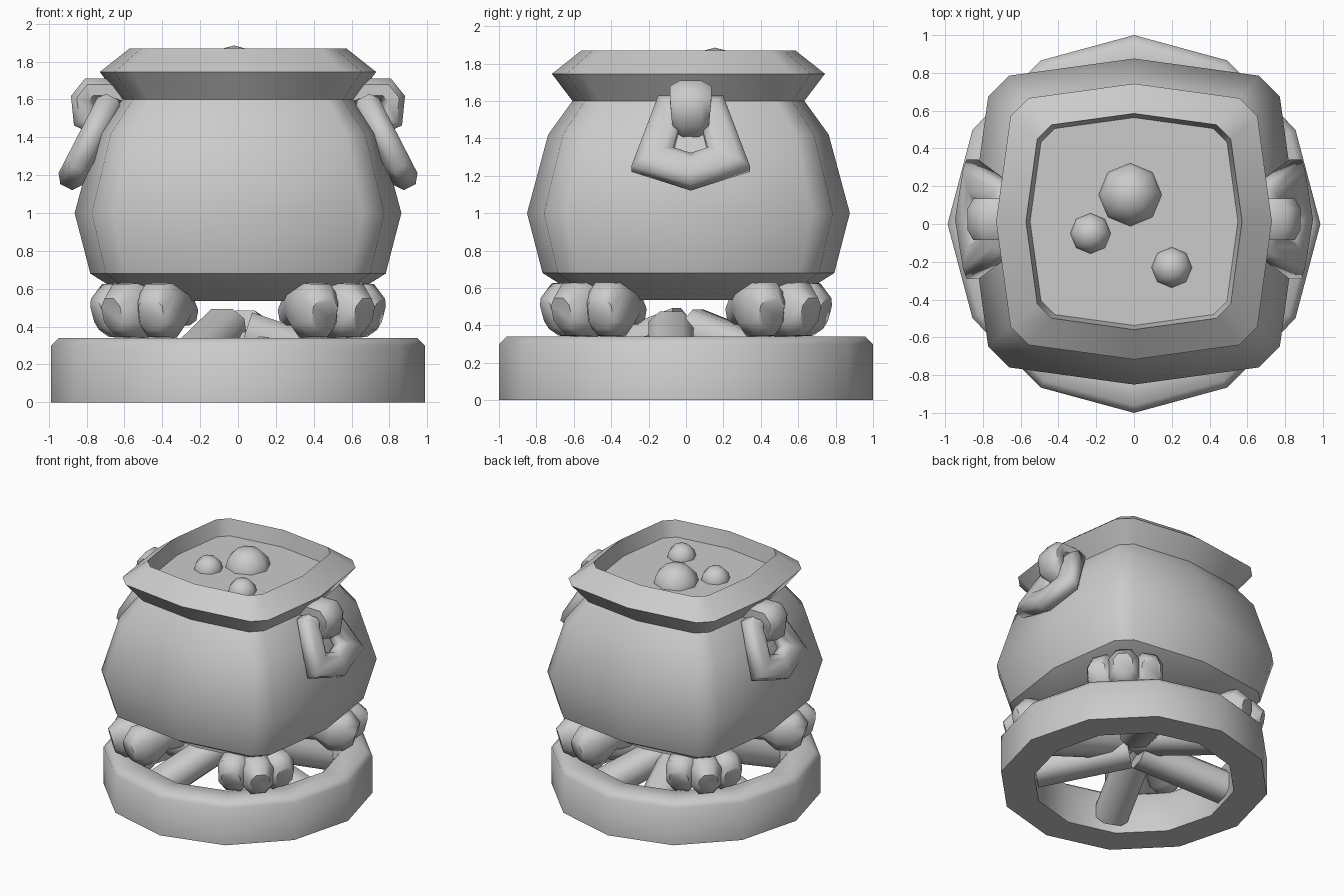
import bpy, bmesh, math
from mathutils import Vector

default = bpy.data.objects.get("Cube")
if default:
    bpy.data.objects.remove(default, do_unlink=True)

GREY = (0.6, 0.6, 0.6, 1)
mat = bpy.data.materials.new("plain grey")
mat.use_nodes = True
mat.diffuse_color = GREY
mat.node_tree.nodes["Principled BSDF"].inputs["Base Color"].default_value = GREY


def finish(name, bm, angle=60):
    """Turn a bmesh into a grey object with smooth shading and sharp creases."""
    bmesh.ops.recalc_face_normals(bm, faces=bm.faces)
    mesh = bpy.data.meshes.new(name)
    bm.to_mesh(mesh)
    bm.free()
    mesh.materials.append(mat)
    obj = bpy.data.objects.new(name, mesh)
    bpy.context.collection.objects.link(obj)
    bpy.ops.object.select_all(action="DESELECT")
    obj.select_set(True)
    bpy.context.view_layer.objects.active = obj
    bpy.ops.object.shade_smooth_by_angle(angle=math.radians(angle))


def skin(bm, rings, closed):
    """Join rings of points with quads, capping the ends of open skins."""
    loops = [[bm.verts.new(p) for p in ring] for ring in rings]
    n = len(loops[0])
    pairs = list(zip(loops, loops[1:]))
    if closed:
        pairs.append((loops[-1], loops[0]))
    else:
        bm.faces.new(loops[0])
        bm.faces.new(loops[-1])
    for a, b in pairs:
        for i in range(n):
            j = (i + 1) % n
            bm.faces.new((a[i], a[j], b[j], b[i]))


def turn(name, outline, profile, closed, angle, y=0):
    """Sweep a (radius, height) profile around a unit outline."""
    bm = bmesh.new()
    skin(bm, [[(r * u, r * v + y, z) for u, v in outline] for r, z in profile], closed)
    finish(name, bm, angle)


SECTION = [(1, -.5), (1, .5), (.5, 1), (-.5, 1), (-1, .5), (-1, -.5), (-.5, -1), (.5, -1)]


def bar(bm, path, normal, sizes, closed=False):
    """Loft a chamfered section along a flat path; sizes are (half width, half height)."""
    pts = [Vector(p) for p in path]
    normal = Vector(normal).normalized()
    n, rings = len(pts), []
    for i, p in enumerate(pts):
        before = pts[i - 1] if closed or i > 0 else p
        after = pts[(i + 1) % n] if closed or i < n - 1 else p
        d1, d2 = (p - before).normalized(), (after - p).normalized()
        side = normal.cross(d1 + d2).normalized()
        miter = max(0.6, abs(side.dot(normal.cross(d2 if d2.length else d1))))
        w, h = sizes[i]
        rings.append([p + normal * w * a + side * h / miter * b for a, b in SECTION])
    skin(bm, rings, closed)


# Pot: squarish body with bulging sides, flared rim and the brew surface inside
quarter = [(1, 0), (.895, .765), (.765, .895)]
squarish = []
for k in range(4):
    for u, v in quarter:
        for _ in range(k):
            u, v = -v, u
        squarish.append((u, v))
turn("cauldron_body", squarish,
     [(.55, .535), (.78, .68), (.863, 1), (.75, 1.42), (.62, 1.6),
      (.73, 1.745), (.572, 1.87), (.55, 1.74)], False, 40, .013)

# Bubbles on the brew
for i, (x, y, z, r) in enumerate([(-.02, .155, 1.71, .175), (-.23, -.05, 1.73, .11),
                                  (.2, -.23, 1.73, .11)]):
    bm = bmesh.new()
    bmesh.ops.create_uvsphere(bm, u_segments=8, v_segments=6, radius=r)
    bmesh.ops.translate(bm, verts=bm.verts, vec=(x, y, z))
    finish(f"bubble_{i + 1}", bm)

# Hearth ring under the pot
twelve = [(.987 * math.cos(k * math.pi / 6), math.sin(k * math.pi / 6)) for k in range(12)]
turn("hearth_ring", twelve,
     [(1, 0), (1, .3), (.96, .34), (.78, .34), (.75, .31), (.75, 0)], True, 50)

# Four feet, each with three fanned toes that overlap; the middle toe is longer
TOE = [(.12, .46, .07, .06), (.26, .52, .1, .1), (.38, .485, .115, .145),
       (.49, .485, .11, .14), (.56, .465, .07, .085)]
for sx, sy, name in [(1, -1, "front_left"), (-1, -1, "front_right"),
                     (1, 1, "back_left"), (-1, 1, "back_right")]:
    bm = bmesh.new()
    for fan, reach in ((-21, 1), (0, 1.1), (21, 1)):
        a = math.atan2(sy, sx) + math.radians(fan)
        c, s = math.cos(a), math.sin(a)
        bar(bm, [(.23 * sx + r * reach * c, .23 * sy + r * reach * s, z)
                 for r, z, w, h in TOE],
            (-s, c, 0), [(w, h) for r, z, w, h in TOE])
    finish(f"{name}_foot", bm)

# Lugs and hanging pull rings on both sides
for sx, side in [(1, "left"), (-1, "right")]:
    bm = bmesh.new()
    lug = [(.56, 1.6), (.68, 1.65), (.78, 1.65), (.82, 1.6), (.81, 1.5), (.7, 1.44)]
    bar(bm, [(sx * x, .025, z) for x, z in lug], (0, 1, 0),
        [(.1, .05), (.11, .06), (.11, .06), (.11, .06), (.1, .06), (.08, .05)])
    finish(f"{side}_lug", bm)

    bm = bmesh.new()
    pull = [(-.115, .05), (.115, .05), (.205, .76), (0, .94), (-.205, .76)]
    bar(bm, [(sx * (.69 + .185 * t), .025 + y, 1.56 - .36 * t) for y, t in pull],
        (sx * .36, 0, .185), [(.07, .08)] * 2 + [(.07, .09)] * 3, True)
    finish(f"{side}_pull_ring", bm)

# Firewood leaning together: direction, sideways shift and height of the inner end
for i, (deg, shift, z) in enumerate([(-45, 0, .27), (0, -.08, .37), (60, 0, .38),
                                     (105, 0, .36), (165, 0, .27), (248, -.06, .39)]):
    a = math.radians(deg)
    c, s = math.cos(a), math.sin(a)
    bm = bmesh.new()
    bar(bm, [(r * c - shift * s, r * s + shift * c, h) for r, h in ((.04, z), (.73, .14))],
        (-s, c, 0), [(.12, .11)] * 2)
    finish(f"log_{i + 1}", bm)
